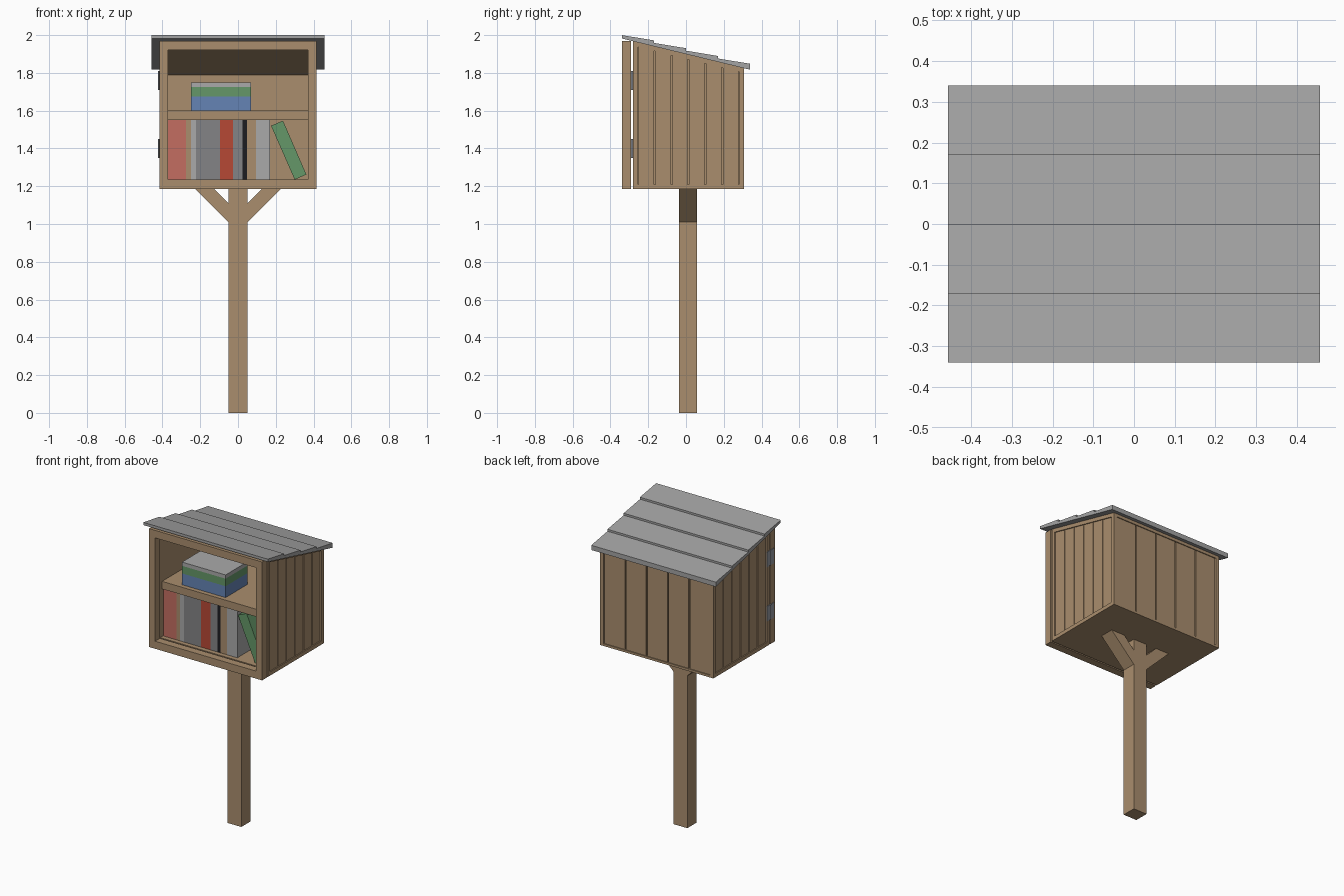
import bpy, bmesh, math

if "Cube" in bpy.data.objects:
    bpy.data.objects.remove(bpy.data.objects["Cube"])


def material(name, r, g, b):
    m = bpy.data.materials.new(name)
    m.diffuse_color = (r, g, b, 1)
    m.use_nodes = True
    m.node_tree.nodes["Principled BSDF"].inputs["Base Color"].default_value = m.diffuse_color
    return m


WOOD = material("wood tan", 0.40, 0.27, 0.155)
ROOF = material("roof gray", 0.37, 0.37, 0.37)
STEEL = material("hinge steel", 0.30, 0.32, 0.36)
PINK = material("faded red", 0.55, 0.155, 0.12)
RED = material("brick red", 0.47, 0.065, 0.036)
PALE = material("pale gray", 0.40, 0.40, 0.40)
GRAY = material("mid gray", 0.23, 0.23, 0.24)
BLACK = material("near black", 0.012, 0.012, 0.015)
GREEN = material("book green", 0.13, 0.31, 0.14)
BLUE = material("book blue", 0.13, 0.23, 0.46)


def prism(name, pts, a, b, axis, mat):
    """Extrude a profile: (y, z) points along x, or (x, z) points along y."""
    bm = bmesh.new()
    place = (lambda p, t: (t, p[0], p[1])) if axis == "x" else (lambda p, t: (p[0], t, p[1]))
    lo = [bm.verts.new(place(p, a)) for p in pts]
    hi = [bm.verts.new(place(p, b)) for p in pts]
    bm.faces.new(lo)
    bm.faces.new(hi[::-1])
    n = len(pts)
    for i in range(n):
        j = (i + 1) % n
        bm.faces.new((lo[i], hi[i], hi[j], lo[j]))
    bmesh.ops.recalc_face_normals(bm, faces=bm.faces)
    me = bpy.data.meshes.new(name)
    bm.to_mesh(me)
    bm.free()
    me.materials.append(mat)
    ob = bpy.data.objects.new(name, me)
    bpy.context.collection.objects.link(ob)
    return ob


def box(name, x0, x1, y0, y1, z0, z1, mat):
    return prism(name, [(x0, z0), (x1, z0), (x1, z1), (x0, z1)], y0, y1, "y", mat)


def under(y):
    """Height of the sloping roof underside."""
    return 1.982 - 0.243 * (y + 0.34)


def slope_panel(name, y0, y1, z0, drop, xa, xb, z_is_drop=False):
    """Panel whose top follows the roof; its bottom can follow it too."""
    b0, b1 = (under(y0) - z0, under(y1) - z0) if z_is_drop else (z0, z0)
    return prism(name, [(y0, b0), (y1, b1), (y1, under(y1) - drop), (y0, under(y0) - drop)],
                 xa, xb, "x", WOOD)


BOT = 1.185
FRONT, BACK = -0.28, 0.306

# post and angled braces
box("post", -0.05, 0.05, -0.037, 0.058, 0, BOT, WOOD)
for s, side in ((-1, "left"), (1, "right")):
    prism(side + "_brace", [(s * 0.05, 1.01), (s * 0.225, BOT), (s * 0.125, BOT), (s * 0.05, 1.11)],
          -0.037, 0.058, "y", WOOD)

# floor, shelf and sloping ceiling
box("floor", -0.40, 0.40, FRONT, 0.29, BOT, 1.235, WOOD)
box("shelf", -0.38, 0.38, -0.26, 0.28, 1.55, 1.60, WOOD)
slope_panel("ceiling", FRONT, 0.28, 0.044, 0.0, -0.38, 0.38, True)

# side walls: core, raised trim and recessed planks
T = 0.025
for s, side in ((-1, "left"), (1, "right")):
    a, b, c = s * 0.375, s * 0.40, s * 0.415
    slope_panel(side + "_wall", FRONT, 0.29, BOT, 0, a, b)
    slope_panel(side + "_front_trim", FRONT, FRONT + T, BOT, 0, b, c)
    slope_panel(side + "_back_trim", BACK - T, BACK, BOT, 0, b, c)
    slope_panel(side + "_top_trim", FRONT + T, BACK - T, T, 0, b, c, True)
    box(side + "_bottom_trim", min(b, c), max(b, c), FRONT + T, BACK - T, BOT, BOT + T, WOOD)
    n, gap = 6, 0.008
    w = (BACK - FRONT - 2 * T) / n
    for i in range(n):
        y = FRONT + T + i * w
        slope_panel(f"{side}_plank_{i + 1}", y + gap / 2, y + w - gap / 2, BOT + T, T, b, s * 0.408)

# back wall with trim and planks
top = under(BACK)
box("back_wall", -0.40, 0.40, 0.276, 0.29, BOT, top, WOOD)
for s, side in ((-1, "left"), (1, "right")):
    x0, x1 = sorted((s * 0.39, s * 0.40))
    box("back_" + side + "_trim", x0, x1, 0.29, BACK, BOT, top, WOOD)
box("back_bottom_trim", -0.39, 0.39, 0.29, BACK, BOT, BOT + 0.015, WOOD)
box("back_top_trim", -0.39, 0.39, 0.29, BACK, top - 0.02, top, WOOD)
n = 5
w = 0.78 / n
for i in range(n):
    x = -0.39 + i * w
    box(f"back_plank_{i + 1}", x + 0.004, x + w - 0.004, 0.29, 0.30, BOT + 0.015, top - 0.02, WOOD)

# open door frame
D0, D1 = -0.34, -0.29
box("door_bottom_rail", -0.37, 0.37, D0, D1, BOT, 1.235, WOOD)
box("door_top_rail", -0.37, 0.37, D0, D1, 1.92, 1.97, WOOD)
box("door_left_stile", -0.415, -0.37, D0, D1, BOT, 1.97, WOOD)
box("door_right_stile", 0.37, 0.415, D0, D1, BOT, 1.97, WOOD)

# hinges on the left side
for name, z in (("lower", 1.40), ("upper", 1.76)):
    box(name + "_hinge_plate", -0.419, -0.414, -0.325, -0.25, z - 0.05, z + 0.05, STEEL)
    pin = [(-0.416 + 0.007 * math.cos(k * math.pi / 4), -0.285 + 0.007 * math.sin(k * math.pi / 4))
           for k in range(8)]
    ob = prism(name + "_hinge_pin", pin, -0.05, 0.05, "y", STEEL)
    for v in ob.data.vertices:  # stand the pin upright
        x, y, t = v.co
        v.co = (x, t, z - y)
    ob.data.flip_normals() if ob.data.polygons[0].normal.z * (ob.data.polygons[0].center.z - z) < 0 else None

# four overlapping roof boards, each thicker at its lower end
for i in range(4):
    y0, y1 = -0.34 + 0.17 * i, -0.17 + 0.17 * i
    d = 0.0413 * i
    prism(f"roof_board_{i + 1}", [(y0, under(y0)), (y1, under(y1)), (y1, 1.972 - d), (y0, 2.0 - d)],
          -0.457, 0.457, "x", ROOF)

# upright books
edges = [-0.37, -0.275, -0.25, -0.222, -0.095, -0.027, 0.025, 0.047, 0.095, 0.17]
colours = [PINK, WOOD, PALE, GRAY, RED, GRAY, BLACK, WOOD, PALE]
for i, m in enumerate(colours):
    box(f"book_{i + 1}", edges[i], edges[i + 1], -0.25, -0.02, 1.235, 1.55, m)

# leaning book
prism("leaning_book", [(0.175, 1.52), (0.30, 1.235), (0.362, 1.262), (0.238, 1.547)],
      -0.25, -0.02, "y", GREEN)

# stacked books on the shelf
for name, z0, z1, m in (("bottom", 1.60, 1.675, BLUE), ("middle", 1.675, 1.725, GREEN),
                        ("top", 1.725, 1.75, PALE)):
    box(name + "_stacked_book", -0.25, 0.07, -0.23, 0.0, z0, z1, m)
